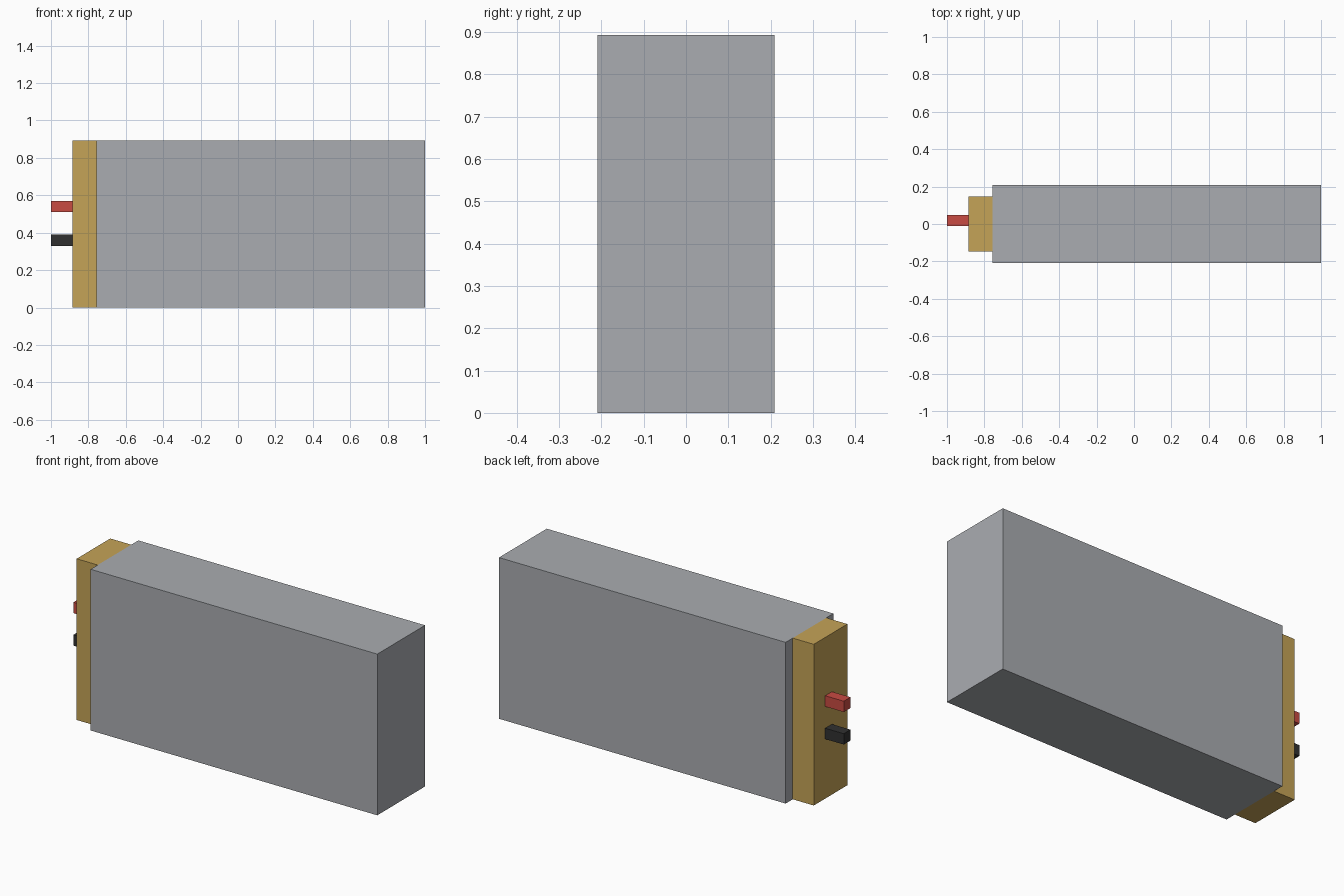
import bpy
import bmesh
from mathutils import Vector

default = bpy.data.objects.get("Cube")
if default:
    bpy.data.objects.remove(default, do_unlink=True)


def material(name, rgb):
    mat = bpy.data.materials.new(name)
    mat.use_nodes = True
    mat.diffuse_color = (*rgb, 1)
    mat.node_tree.nodes["Principled BSDF"].inputs["Base Color"].default_value = (*rgb, 1)
    return mat


def box(name, low, high, mat):
    """Flat-sided box between two opposite corners."""
    low, high = Vector(low), Vector(high)
    bm = bmesh.new()
    bmesh.ops.create_cube(bm, size=1)
    bmesh.ops.scale(bm, vec=high - low, verts=bm.verts)
    mesh = bpy.data.meshes.new(name)
    bm.to_mesh(mesh)
    bm.free()
    mesh.materials.append(mat)
    obj = bpy.data.objects.new(name, mesh)
    obj.location = (low + high) / 2
    bpy.context.collection.objects.link(obj)
    return obj


grey = material("cell_grey", (0.40, 0.415, 0.44))
amber = material("tape_amber", (0.56, 0.37, 0.095))
red = material("wire_red", (0.58, 0.07, 0.055))
black = material("wire_black", (0.03, 0.03, 0.03))

HEIGHT = 0.893
CAP_END, CAP_START = -0.886, -0.757

# Main cell and the narrower end cap
box("cell_body", (CAP_START, -0.209, 0), (1, 0.209, HEIGHT), grey)
box("end_cap", (CAP_END, -0.147, 0), (CAP_START, 0.147, HEIGHT), amber)

# Pair of square leads sticking out of the cap
for name, z, mat in (("positive_lead", 0.54, red), ("negative_lead", 0.36, black)):
    box(name, (-1, -0.012, z - 0.03), (CAP_END, 0.047, z + 0.03), mat)
